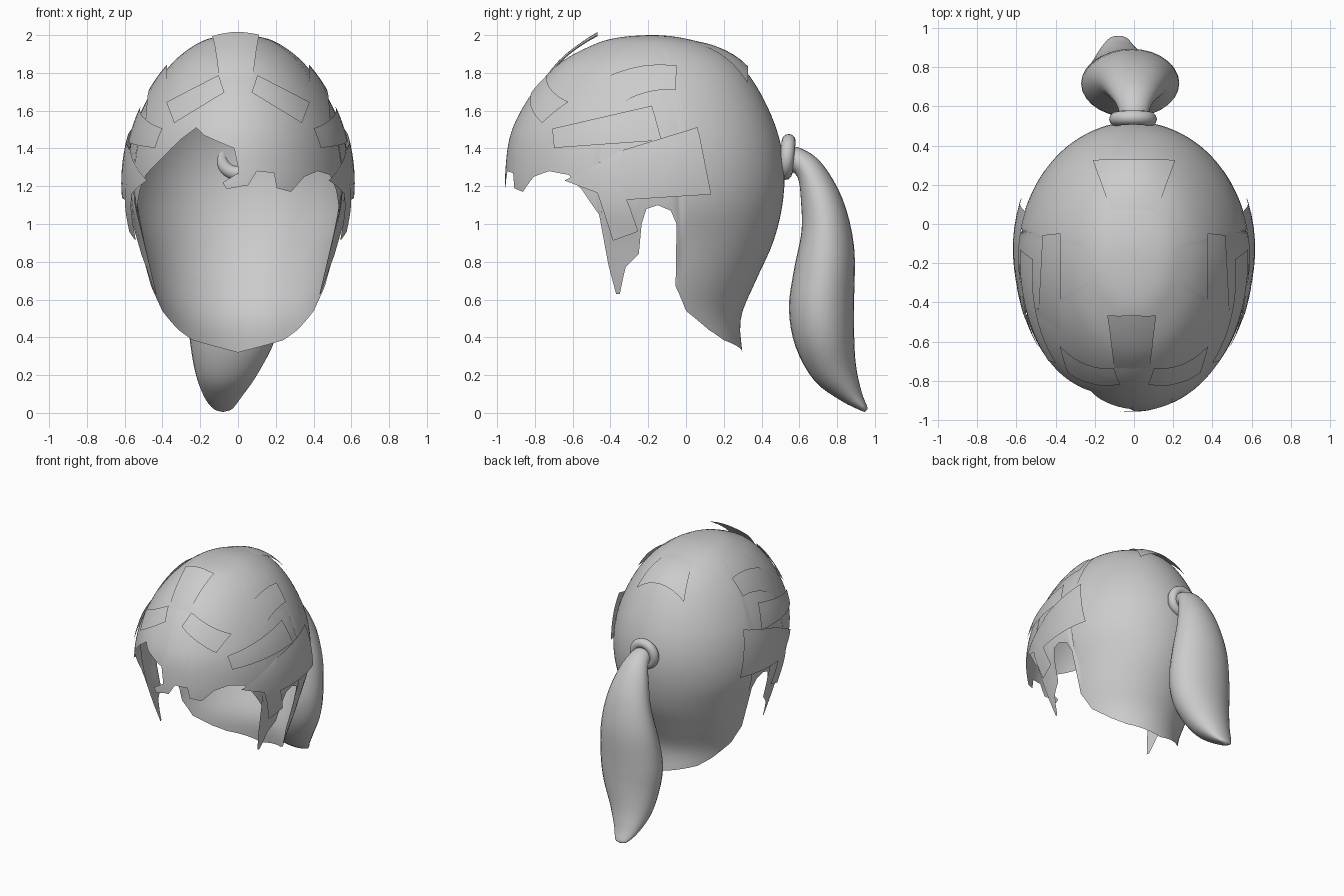
import bpy, bmesh, math
from mathutils import Vector
from mathutils.bvhtree import BVHTree

if "Cube" in bpy.data.objects:
    bpy.data.objects.remove(bpy.data.objects["Cube"])

grey = bpy.data.materials.new("hair_grey")
grey.use_nodes = True
grey.diffuse_color = (0.6, 0.6, 0.6, 1)
grey.node_tree.nodes["Principled BSDF"].inputs["Base Color"].default_value = (0.6, 0.6, 0.6, 1)


def finish(name, bm):
    mesh = bpy.data.meshes.new(name)
    bm.to_mesh(mesh)
    obj = bpy.data.objects.new(name, mesh)
    bpy.context.collection.objects.link(obj)
    mesh.materials.append(grey)
    mesh.shade_smooth()
    return obj


def grid(rows, wrap=False):
    """Skin a list of equally long point rows."""
    bm = bmesh.new()
    v = [[bm.verts.new(p) for p in row] for row in rows]
    n = len(v[0])
    for a, b in zip(v, v[1:]):
        for j in range(n if wrap else n - 1):
            k = (j + 1) % n
            bm.faces.new((a[j], a[k], b[k], b[j]))
    bmesh.ops.remove_doubles(bm, verts=bm.verts, dist=0.0005)
    return bm


def spline(table, s):
    """Smooth interpolation through table rows."""
    i = min(int(s), len(table) - 2)
    t = s - i
    p1, p2 = Vector(table[i]), Vector(table[i + 1])
    p0 = Vector(table[i - 1]) if i else 2 * p1 - p2
    p3 = Vector(table[i + 2]) if i + 2 < len(table) else 2 * p2 - p1
    return p1 + 0.5 * t * (p2 - p0 + t * (2 * p0 - 5 * p1 + 4 * p2 - p3
                                          + t * (3 * (p1 - p2) + p3 - p0)))


# Skull levels: height, half width, reach forward, reach back
MID = -0.17
LEVELS = [(1.985, -.14, -.2, -.15), (2.0, 0, 0, 0), (1.985, .14, .2, .15), (1.94, .24, .34, .31),
          (1.85, .35, .5, .45), (1.7, .46, .64, .56), (1.5, .55, .75, .65),
          (1.3, .59, .785, .69), (1.1, .585, .78, .68), (.9, .53, .73, .63),
          (.7, .48, .63, .54), (.5, .42, .53, .46), (.3, .39, .43, .47)]
END = len(LEVELS) - 1


def skull(angle, s):
    z, w, front, back = spline(LEVELS, s)
    c = math.cos(angle)
    return Vector((w * math.sin(angle), MID - c * (front if c > 0 else back), z))


def level_at(z):
    lo, hi = 1, END
    for _ in range(30):
        m = (lo + hi) / 2
        lo, hi = (m, hi) if spline(LEVELS, m)[0] > z else (lo, m)
    return lo


def angle_front(x, z):
    return math.asin(max(-1, min(1, x / spline(LEVELS, level_at(z))[1])))


def angle_side(y, z):
    _, _, front, back = spline(LEVELS, level_at(z))
    return math.acos(max(-1, min(1, (MID - y) / (front if y < MID else back))))


# Hairline: fringe as (x, z), then sideburn, ear arch and nape as (y, z)
fringe = [(-.4, 1.35), (-.3, 1.45), (-.22, 1.51), (-.18, 1.47), (-.02, 1.4), (0, 1.3),
          (.005, 1.2), (.05, 1.2), (.1, 1.28), (.19, 1.27), (.205, 1.19), (.28, 1.17),
          (.35, 1.25), (.42, 1.28)]
side = [(-.62, 1.26), (-.55, 1.18), (-.46, 1.05), (-.41, .78), (-.37, .63), (-.35, .63),
        (-.32, .77), (-.25, .84), (-.235, 1.0), (-.21, 1.08), (-.15, 1.1), (-.08, 1.07),
        (-.05, 1.0), (-.055, .67), (0, .54), (.12, .44), (.2, .385), (.3, .32)]
half = [(angle_side(*p), p[1]) for p in side]
half[-1] = (math.pi, side[-1][1])
edge = [(-a, z) for a, z in reversed(half)] + [(angle_front(*p), p[1]) for p in fringe] + half

columns = []
for (a0, z0), (a1, z1) in zip(edge, edge[1:]):
    n = max(1, math.ceil((a1 - a0) / 0.05))
    columns += [(a0 + (a1 - a0) * k / n, z0 + (z1 - z0) * k / n) for k in range(n)]
columns.append(edge[-1])
ROWS = 40
finish("hair_cap", grid([[skull(a, 1 + (level_at(z) - 1) * j / ROWS) for j in range(ROWS + 1)]
                         for a, z in columns]))

# Uncut skull surface that the locks are laid on
form = grid([[skull(math.tau * i / 72, 1 + (END - 1) * j / 48) for j in range(49)]
             for i in range(73)])
tree = BVHTree.FromBMesh(form)
form.free()


def lock(name, corners, view, lift_a, lift_b):
    """Thin lock over four corners; lift runs from edge 0-1 to edge 3-2."""
    c = [Vector(p) for p in corners]
    rows = []
    for i in range(9):
        u = i / 8
        row = []
        for j in range(9):
            p, q = c[0].lerp(c[1], j / 8).lerp(c[3].lerp(c[2], j / 8), u)
            start, ray = {"left": ((2, p, q), (-1, 0, 0)), "right": ((-2, p, q), (1, 0, 0)),
                          "top": ((p, q, 3), (0, 0, -1)),
                          "front": ((p, -2, q), (0, 1, 0))}[view]
            hit, normal, _, _ = tree.ray_cast(Vector(start), Vector(ray))
            if hit is None:
                hit, normal, _, _ = tree.find_nearest(Vector(start))
            if normal.dot(Vector(ray)) > 0:
                normal = -normal
            row.append(hit + normal * (lift_a + (lift_b - lift_a) * u))
        rows.append(row)
    bm = grid(rows)
    bmesh.ops.recalc_face_normals(bm, faces=bm.faces)
    f = bm.faces[:][0]
    if f.normal.dot(f.calc_center_median() - Vector((0, MID, 1.2))) < 0:
        bmesh.ops.reverse_faces(bm, faces=bm.faces)
    finish(name, bm)


# Locks repeated on both sides
for s in ("left", "right"):
    m = 1 if s == "left" else -1
    lock(s + "_temple_lock", [(-.64, 1.23), (-.33, 1.39), (-.2, 1.42), (-.4, 1.14)], s, .005, .015)
    lock(s + "_ear_lock", [(-.45, 1.12), (-.33, 1.39), (.05, 1.5), (.12, 1.16)], s, .01, .04)
    lock(s + "_upper_lock", [(-.69, 1.4), (-.7, 1.5), (-.18, 1.62), (-.13, 1.44)], s, .015, .015)
    lock(s + "_sideburn_lock", [(-.49, 1.24), (-.37, 1.29), (-.25, .97), (-.38, .92)], s, .01, .03)
    lock(s + "_crown_lock", [(.36 * m, -.05), (.45 * m, -.06), (.5 * m, -.6), (.38 * m, -.7)],
         "top", .02, -.005)
    lock(s + "_brow_lock", [(.07 * m, 1.69), (.1 * m, 1.78), (.37 * m, 1.64), (.33 * m, 1.53)],
         "front", .012, .012)
lock("top_lock", [(-.12, -.45), (.1, -.45), (.08, -.74), (-.1, -.74)], "top", .055, 0)
lock("back_lock", [(-.2, .31), (.2, .31), (.1, .02), (-.1, .02)], "top", .025, -.005)
lock("fringe_curl", [(0, 1.27), (.02, 1.2), (-.06, 1.185), (-.08, 1.22)], "front", 0, .005)

# Hair tie
bpy.ops.mesh.primitive_torus_add(location=(-.005, .535, 1.355), rotation=(math.radians(84), 0, 0),
                                 major_radius=.085, minor_radius=.037,
                                 major_segments=32, minor_segments=12)
tie = bpy.context.object
tie.name = "hair_tie"
tie.data.materials.append(grey)
tie.data.shade_smooth()

# Ponytail sections: inner (y, z), outer (y, z), centre x, half width
tail = [(.52, 1.29, .52, 1.41, 0, .07), (.59, 1.25, .61, 1.4, 0, .085),
        (.61, 1.1, .72, 1.32, 0, .13), (.61, .95, .83, 1.13, 0, .18),
        (.57, .75, .89, .88, -.01, .23), (.545, .55, .89, .6, -.02, .25),
        (.58, .35, .89, .42, -.03, .225), (.68, .17, .9, .25, -.06, .165),
        (.82, .065, .93, .11, -.08, .1), (.92, .015, .96, .03, -.08, .05),
        (.945, .005, .955, .012, -.08, .005)]
rings = []
for i in range(41):
    y0, z0, y1, z1, cx, w = spline(tail, i * (len(tail) - 1) / 40)
    inner, outer = Vector((cx, y0, z0)), Vector((cx, y1, z1))
    ring = []
    for k in range(28):
        a = math.tau * k / 28
        ring.append(inner.lerp(outer, .5 + .5 * math.cos(a)) + Vector((w * math.sin(a), 0, 0)))
    rings.append(ring)
bm = grid(rings, wrap=True)
bmesh.ops.holes_fill(bm, edges=bm.edges)
bmesh.ops.recalc_face_normals(bm, faces=bm.faces)
finish("ponytail", bm)
